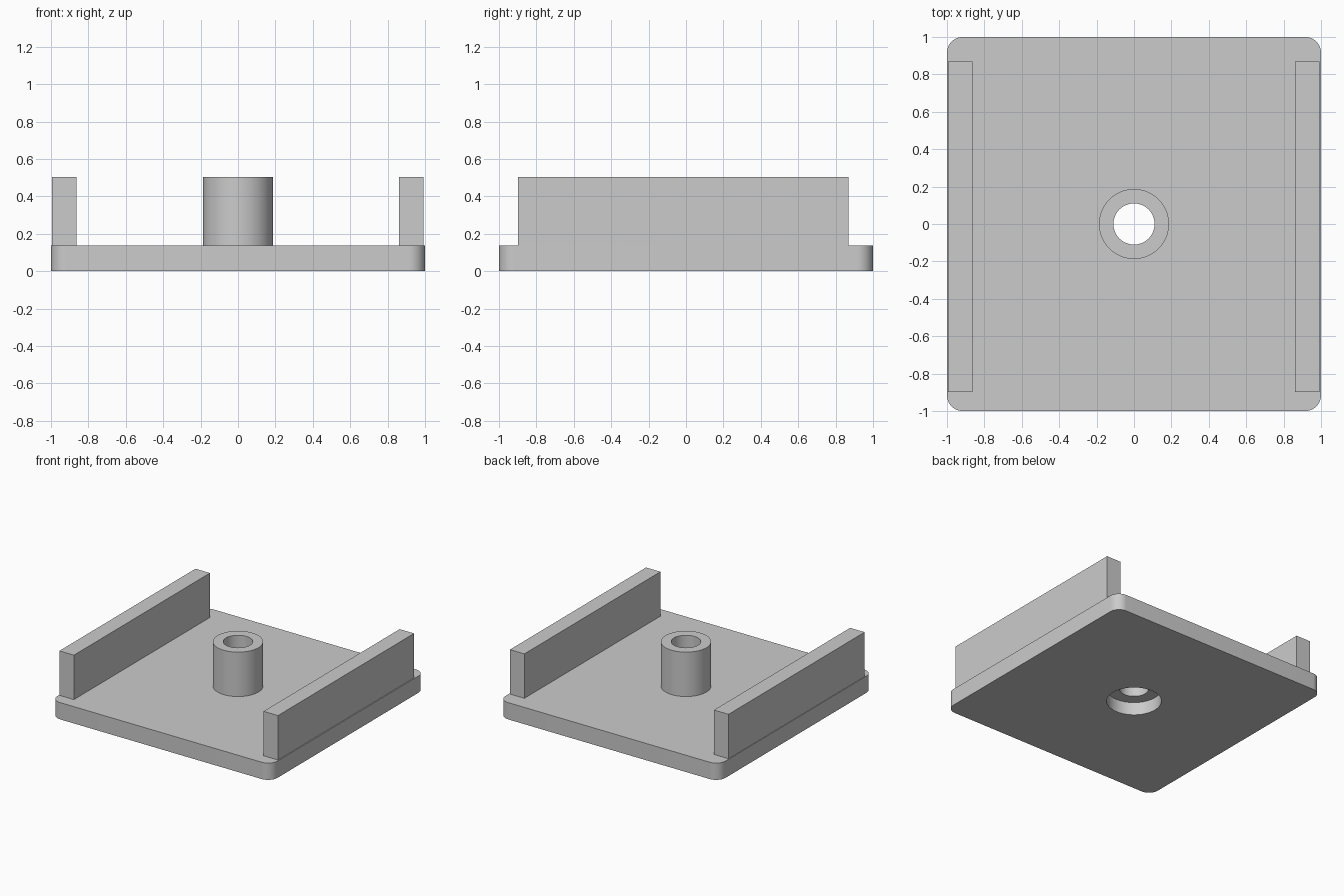
import bpy
import bmesh
from math import cos, sin, pi, radians

cube = bpy.data.objects.get("Cube")
if cube:
    bpy.data.objects.remove(cube, do_unlink=True)

grey = bpy.data.materials.new("plain grey")
grey.use_nodes = True
grey.diffuse_color = (0.6, 0.6, 0.6, 1)
grey.node_tree.nodes["Principled BSDF"].inputs["Base Color"].default_value = (0.6, 0.6, 0.6, 1)

PLATE_TOP = 0.138
TOP = 0.503
BORE = 0.11


def prism(name, outline, z0, z1):
    """Extrude a flat outline from z0 to z1."""
    bm = bmesh.new()
    face = bm.faces.new([bm.verts.new((x, y, z0)) for x, y in outline])
    side = bmesh.ops.extrude_face_region(bm, geom=[face])["geom"]
    for v in side:
        if isinstance(v, bmesh.types.BMVert):
            v.co.z = z1
    bmesh.ops.recalc_face_normals(bm, faces=bm.faces)
    mesh = bpy.data.meshes.new(name)
    bm.to_mesh(mesh)
    bm.free()
    mesh.materials.append(grey)
    obj = bpy.data.objects.new(name, mesh)
    bpy.context.collection.objects.link(obj)
    return obj


def arc(cx, cy, r, start, end, steps):
    return [(cx + r * cos(start + (end - start) * i / steps),
             cy + r * sin(start + (end - start) * i / steps)) for i in range(steps + 1)]


def circle(r):
    return arc(0, 0, r, 0, 2 * pi, 64)[:-1]


def rectangle(x0, x1, y0, y1):
    return [(x0, y0), (x1, y0), (x1, y1), (x0, y1)]


def select_only(obj):
    bpy.ops.object.select_all(action='DESELECT')
    obj.select_set(True)
    bpy.context.view_layer.objects.active = obj


def cut(obj, cutter):
    """Subtract the cutter, then remove it."""
    cutter.hide_render = True
    mod = obj.modifiers.new("cut", 'BOOLEAN')
    mod.operation = 'DIFFERENCE'
    mod.solver = 'EXACT'
    mod.object = cutter
    select_only(obj)
    bpy.ops.object.modifier_apply(modifier=mod.name)
    bpy.data.objects.remove(cutter, do_unlink=True)


# Base plate with rounded corners
r = 0.085
c = 1 - r
outline = []
for i, (sx, sy) in enumerate([(1, 1), (-1, 1), (-1, -1), (1, -1)]):
    outline += arc(sx * c, sy * c, r, i * pi / 2, (i + 1) * pi / 2, 12)
plate = prism("base_plate", outline, 0, PLATE_TOP)

# Through hole, and the wider recess under the plate
cut(plate, prism("bore_cutter", circle(BORE), -0.1, 0.3))
cut(plate, prism("recess_cutter", circle(0.205), -0.1, 0.106))

# Hollow centre post
post = prism("centre_post", circle(0.187), PLATE_TOP, TOP)
cut(post, prism("post_bore_cutter", circle(BORE), 0, 1))

# Side walls
prism("right_wall", rectangle(-0.995, -0.863, -0.898, 0.869), PLATE_TOP, TOP)
prism("left_wall", rectangle(0.861, 0.992, -0.898, 0.869), PLATE_TOP, TOP)

# Smooth the round sides, keep the rims sharp
for obj in (plate, post):
    select_only(obj)
    bpy.ops.object.shade_smooth_by_angle(angle=radians(30))
